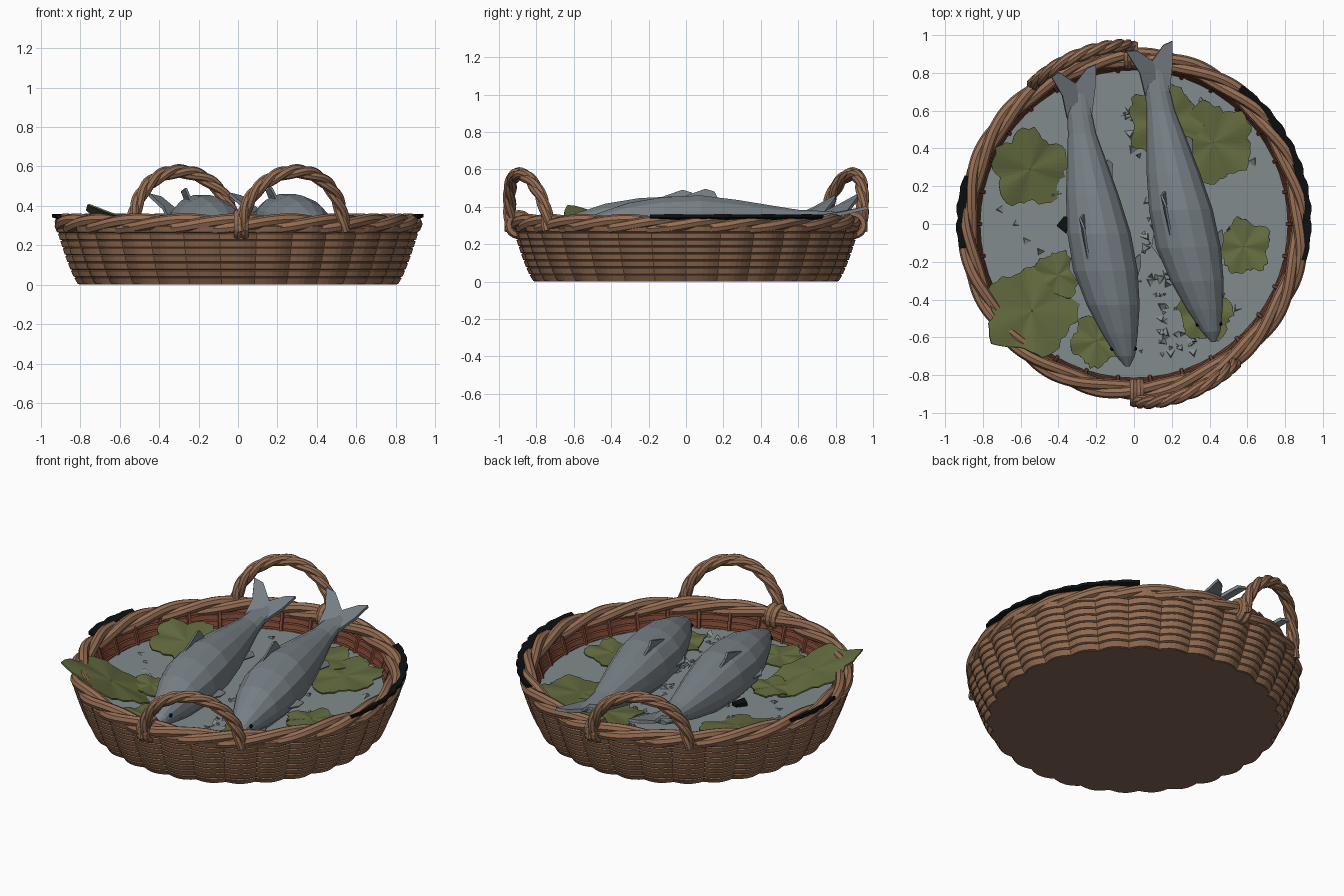
import bpy, math, random
from math import sin, cos, pi, radians
from mathutils import Vector as V

if "Cube" in bpy.data.objects:
    bpy.data.objects.remove(bpy.data.objects["Cube"])
random.seed(4)

def material(name, r, g, b):
    m = bpy.data.materials.new(name)
    lin = [((c / 255 + 0.055) / 1.055) ** 2.4 for c in (r, g, b)]
    m.diffuse_color = (*lin, 1)
    m.use_nodes = True
    m.node_tree.nodes["Principled BSDF"].inputs["Base Color"].default_value = m.diffuse_color
    return m

WICKER = material("wicker brown", 150, 110, 84)
INNER = material("inner red brown", 122, 70, 52)
BASE = material("base brown", 132, 101, 86)
ICE = material("ice grey", 130, 139, 141)
FISH = material("fish grey", 122, 131, 137)
LEAF = material("leaf green", 99, 107, 63)
BLACK = material("black", 14, 15, 16)

def mesh(name, verts, faces, mat):
    me = bpy.data.meshes.new(name)
    me.from_pydata([tuple(v) for v in verts], [], faces)
    me.materials.append(mat)
    ob = bpy.data.objects.new(name, me)
    bpy.context.collection.objects.link(ob)
    return ob

def grid(name, rows, mat, wrap_rows=False, caps=False):
    """Skin equal-length closed rings."""
    n, k = len(rows[0]), len(rows)
    faces = []
    for i in range(k if wrap_rows else k - 1):
        a, b = i * n, ((i + 1) % k) * n
        faces += [(a + j, a + (j + 1) % n, b + (j + 1) % n, b + j) for j in range(n)]
    if caps:
        faces += [tuple(range(n))[::-1], tuple(range((k - 1) * n, k * n))]
    return mesh(name, [v for r in rows for v in r], faces, mat)

def tube(name, pts, rad, ref, mat, closed=False, sides=6):
    rows, k = [], len(pts)
    for i, p in enumerate(pts):
        t = (pts[(i + 1) % k] - pts[i - 1]) if closed else pts[min(i + 1, k - 1)] - pts[max(i - 1, 0)]
        t.normalize()
        a = t.cross(ref).normalized()
        b = a.cross(t)
        rows.append([p + rad * (cos(2 * pi * j / sides) * a + sin(2 * pi * j / sides) * b) for j in range(sides)])
    return grid(name, rows, mat, closed, not closed)

def rope(name, path, steps, amp, rad, turns, ref, mat, closed=False):
    """Three strands twisted round a path."""
    for s in range(3):
        pts = []
        for i in range(steps if closed else steps + 1):
            t = i / steps
            c, d = path(t), path(t + 0.001) - path(t - 0.001)
            a = d.normalized().cross(ref).normalized()
            b = a.cross(d.normalized())
            f = 2 * pi * (turns * t + s / 3)
            pts.append(c + amp * (cos(f) * a + sin(f) * b))
        tube(f"{name}_strand_{s + 1}", pts, rad, ref, mat, closed, 8)

def plate(name, pts, mat, thick=0.012):
    ob = mesh(name, pts, [tuple(range(len(pts)))], mat)
    md = ob.modifiers.new("thickness", "SOLIDIFY")
    md.thickness, md.offset = thick, 0
    return ob

def polar(r, deg, z):
    return V((r * cos(radians(deg)), r * sin(radians(deg)), z))

# woven wall: rows of bulging withies, scalloped between the upright stakes
STAKES, SEG, ROWS = 30, 180, 8
def wall_radius(z):
    return 0.80 + 0.115 * (z / 0.29) ** 0.75

def woven(name, sign, offset, z0, z1, rows, mat, scallop):
    rings = []
    for i in range(rows):
        for f, d in ((0.0, -0.007), (0.12, 0.003), (0.88, 0.003), (1.0, -0.007)):
            z = z0 + (z1 - z0) * (i + f) / rows
            ring = []
            for j in range(SEG):
                a = 2 * pi * j / SEG
                r = wall_radius(z) + offset + sign * d + scallop * (abs(sin(a * STAKES / 2)) - 0.6)
                ring.append((r * cos(a), r * sin(a), z))
            rings.append(ring if sign > 0 else ring[::-1])
    return grid(name, rings, mat)

woven("outer_wall", 1, 0, 0.0, 0.30, ROWS, WICKER, 0.024)
woven("inner_wall", -1, -0.065, 0.10, 0.31, 6, INNER, 0.012)
for i in range(STAKES):
    a = 360 * i / STAKES
    tube(f"inner_stake_{i + 1}", [polar(0.80, a, 0.15), polar(0.845, a, 0.30)], 0.013,
         V((sin(radians(a)), -cos(radians(a)), 0)), INNER, sides=5)

# base disc, scalloped like the wall
grid("base", [[polar(0.802 + 0.024 * (abs(sin(pi * j * STAKES / SEG)) - 0.6), 360 * j / SEG, z)
               for j in range(SEG)] for z in (0, 0.015)], BASE, caps=True)

# braided rim
rope("rim", lambda t: polar(0.882, 360 * t, 0.308), 252, 0.024, 0.030, 7, V((0, 0, 1)), WICKER, True)

# two arched rope handles, turned half a circle from each other
for side, start in (("back", 91), ("front", 271)):
    mid = polar(1, start + 18, 0)
    def arch(t, start=start):
        ang = start + 17.5 - 17.5 * cos(pi * t)
        r = 0.935 - 0.025 * t + 0.035 * sin(pi * min(max(t, 0), 1)) * (1 - t)
        return polar(r, ang, 0.27 + 0.305 * sin(pi * t))
    rope(f"{side}_handle", arch, 60, 0.014, 0.023, 3, mid, WICKER)
    # binding where the handle starts
    c, out = polar(0.893, start, 0.305), polar(1, start, 0)
    tan = V((-out.y, out.x, 0))
    for s in (-0.018, 0.018):
        loop = [c + tan * s + 0.056 * (cos(pi * j / 8) * out + sin(pi * j / 8) * V((0, 0, 1))) for j in range(16)]
        tube(f"{side}_handle_binding", loop, 0.022, tan, WICKER, True)

# ice bed and ice chips
ICE_Z = 0.20
grid("ice_bed", [[polar(0.815, 360 * j / 56, z) for j in range(56)] for z in (0.12, ICE_Z)], ICE, caps=True)
verts, faces = [], []
for i in range(130):
    if i < 80:
        y = random.uniform(-0.7, 0.65)
        x = 0.12 - 0.16 * y + random.uniform(-0.09, 0.09)
    else:
        p = polar(random.uniform(0.3, 0.75), random.uniform(0, 360), 0)
        x, y = p.x, p.y
    s, a, n = random.uniform(0.015, 0.04), random.uniform(0, 360), len(verts)
    c = V((x, y, ICE_Z - 0.005))
    verts += [c + polar(s, a + q, 0) for q in (0, 110, 230)] + [c + polar(s * 0.6, a, random.uniform(0.012, 0.03))]
    faces += [(n, n + 1, n + 3), (n + 1, n + 2, n + 3), (n + 2, n, n + 3)]
mesh("ice_chips", verts, faces, ICE)

# ragged leaves: x, y, z, size, turn, slope up towards the rim
LEAVES = [(-0.55, 0.29, 0.24, 0.21, 20, 0.2), (-0.54, -0.46, 0.29, 0.25, 75, 0.42),
          (-0.40, -0.27, 0.225, 0.13, 10, 0.05), (-0.20, -0.62, 0.23, 0.14, 50, 0.05),
          (0.16, 0.54, 0.23, 0.20, 0, 0.05), (0.42, 0.43, 0.235, 0.22, 40, 0.1),
          (0.58, -0.12, 0.225, 0.15, 30, 0.1), (0.38, -0.48, 0.225, 0.15, 15, 0.05)]
for i, (x, y, z, size, turn, slope) in enumerate(LEAVES):
    c, out = V((x, y, z)), V((x, y, 0)).normalized()
    noise = [random.uniform(-0.09, 0.06) for j in range(45)]
    rings = []
    for f in (0.01, 0.6, 1.0):
        ring = []
        for j in range(45):
            a = 8 * j
            r = size * (0.95 + 0.10 * cos(radians(5 * a)) + noise[j] * f)
            p = polar(r * f, a + turn, 0)
            p.z = slope * p.dot(out) + 0.008 * f * cos(radians(5 * a + 60))
            ring.append(c + p)
        rings.append(ring)
    ob = grid(f"leaf_{i + 1}", rings[::-1], LEAF)
    ob.modifiers.new("thickness", "SOLIDIFY").thickness = 0.008

# fish: stations of x, y, z, half width, half height
BODY = [(-0.035, -0.755, 0.27, 0.012, 0.012), (-0.045, -0.70, 0.275, 0.05, 0.045),
        (-0.075, -0.58, 0.285, 0.095, 0.085), (-0.11, -0.43, 0.295, 0.14, 0.125),
        (-0.15, -0.25, 0.30, 0.17, 0.15), (-0.185, -0.05, 0.305, 0.168, 0.155),
        (-0.22, 0.15, 0.305, 0.14, 0.13), (-0.25, 0.33, 0.31, 0.105, 0.095),
        (-0.275, 0.48, 0.32, 0.075, 0.06), (-0.288, 0.58, 0.335, 0.067, 0.04), (-0.30, 0.70, 0.355, 0.06, 0.015)]
FINS = {"tail_upper_fin": [(-0.355, 0.56, 0.335), (-0.38, 0.68, 0.39), (-0.45, 0.80, 0.455), (-0.39, 0.80, 0.44), (-0.31, 0.745, 0.37), (-0.27, 0.60, 0.34)],
        "tail_lower_fin": [(-0.33, 0.60, 0.34), (-0.31, 0.745, 0.37), (-0.25, 0.825, 0.385), (-0.20, 0.845, 0.39), (-0.205, 0.72, 0.36), (-0.225, 0.56, 0.335)],
        "dorsal_fin": [(-0.235, -0.22, 0.42), (-0.265, -0.02, 0.49), (-0.285, 0.03, 0.475), (-0.26, 0.06, 0.41)],
        "side_fin": [(-0.26, -0.36, 0.30), (-0.345, -0.24, 0.29), (-0.335, -0.18, 0.29), (-0.29, -0.22, 0.30)],
        "belly_fin": [(0.0, -0.34, 0.27), (0.035, -0.22, 0.25), (0.03, -0.16, 0.25), (-0.02, -0.20, 0.28)],
        "rear_fin": [(-0.12, 0.18, 0.27), (-0.115, 0.32, 0.25), (-0.14, 0.34, 0.26), (-0.17, 0.30, 0.29)]}

def place(p, second):
    """The second fish is the first one shifted and turned slightly."""
    p = V(p)
    if second:
        a, q = radians(1.8), p - V((-0.035, -0.755, 0))
        p = V((0.42 + q.x * cos(a) - q.y * sin(a), -0.625 + q.x * sin(a) + q.y * cos(a), p.z + 0.005))
    return p

for n in range(2):
    rows = [[place((x + w * cos(2 * pi * j / 14), y, z + h * sin(2 * pi * j / 14)), n) for j in range(14)]
            for x, y, z, w, h in BODY]
    grid(f"fish_{n + 1}_body", [r[::-1] for r in rows], FISH, caps=True)
    for fin, pts in FINS.items():
        plate(f"fish_{n + 1}_{fin}", [place(p, n) for p in pts], FISH, 0.018 if "tail" in fin else 0.012)
    for sx in (-1, 1):
        bpy.ops.mesh.primitive_ico_sphere_add(subdivisions=2, radius=0.012,
                                              location=place((-0.055 + sx * 0.060, -0.66, 0.295), n))
        eye = bpy.context.object
        eye.name = f"fish_{n + 1}_eye"
        eye.data.materials.append(BLACK)

# dark liner edge showing outside the rim, plus a scrap by the first fish
def liner(name, a0, a1):
    k = int((a1 - a0) / 2)
    rings = []
    for j in range(k + 1):
        a = a0 + (a1 - a0) * j / k
        r = 0.932 + 0.014 * abs(sin(j * 0.9)) * sin(pi * j / k) ** 0.5
        rings.append([polar(0.895, a, 0.325), polar(r, a, 0.342), polar(r, a, 0.360), polar(0.895, a, 0.345)])
    grid(name, rings, BLACK, caps=True)
liner("right_liner_edge", -12, 52)
liner("left_liner_edge", 164, 188)
plate("dark_scrap", [(-0.41, -0.01, 0.215), (-0.36, -0.05, 0.22), (-0.34, 0.04, 0.22), (-0.37, 0.04, 0.215)], BLACK, 0.02)
